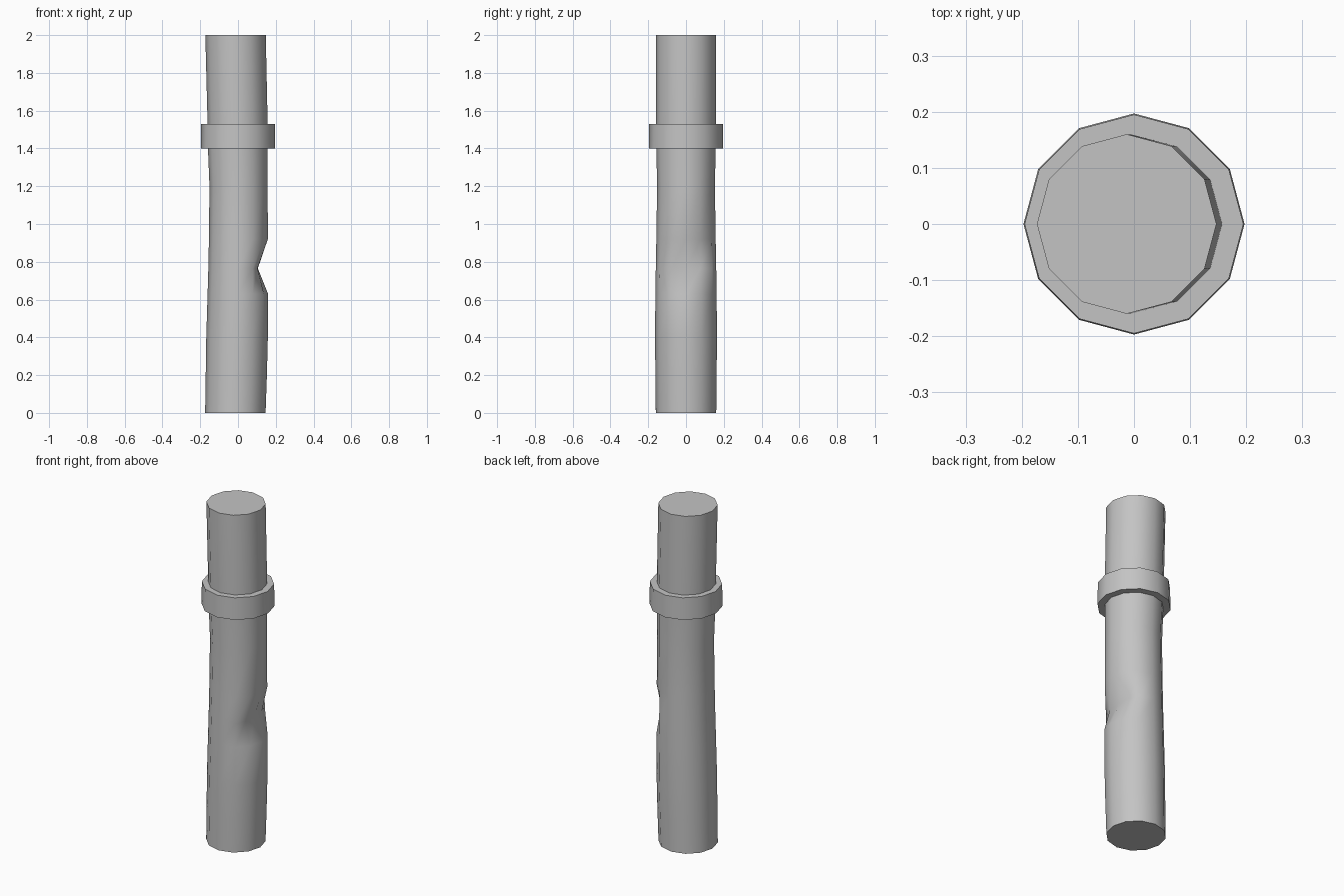
import bpy, bmesh, math

if "Cube" in bpy.data.objects:
    bpy.data.objects.remove(bpy.data.objects["Cube"])

SIDES = 12

metal = bpy.data.materials.new("grey metal")
metal.diffuse_color = (0.55, 0.55, 0.55, 1)
metal.use_nodes = True
metal.node_tree.nodes["Principled BSDF"].inputs["Base Color"].default_value = metal.diffuse_color


def finish(bm, name, angle):
    bmesh.ops.recalc_face_normals(bm, faces=bm.faces)
    mesh = bpy.data.meshes.new(name)
    bm.to_mesh(mesh)
    bm.free()
    mesh.materials.append(metal)
    ob = bpy.data.objects.new(name, mesh)
    bpy.context.collection.objects.link(ob)
    bpy.context.view_layer.objects.active = ob
    ob.select_set(True)
    bpy.ops.object.shade_smooth_by_angle(angle=math.radians(angle))
    ob.select_set(False)


def add_ring(bm, z, cx, rx, ry):
    return [bm.verts.new((cx + rx * math.cos(math.tau * i / SIDES),
                          ry * math.sin(math.tau * i / SIDES), z))
            for i in range(SIDES)]


def bridge(bm, low, high, split=False):
    for i in range(SIDES):
        j = (i + 1) % SIDES
        a, b, c, d = low[i], low[j], high[j], high[i]
        if split:
            bm.faces.new((a, b, c))
            bm.faces.new((a, c, d))
        else:
            bm.faces.new((a, b, c, d))


# Gently bent pipe: height, centre x, radius in x, radius in y
sections = [(0.0, -0.014, 0.160, 0.160), (0.2, -0.009, 0.162, 0.162),
            (0.4, -0.005, 0.163, 0.164), (0.63, -0.001, 0.160, 0.162),
            (0.765, 0.0, 0.157, 0.160), (0.92, 0.002, 0.156, 0.157),
            (1.2, 0.003, 0.154, 0.153), (1.4, -0.001, 0.158, 0.157),
            (1.53, -0.002, 0.159, 0.159), (2.0, -0.013, 0.160, 0.160)]
DENT = 4
bm = bmesh.new()
rings = [add_ring(bm, *s) for s in sections]

# Dent pressed into the right side
for i, x, y in ((0, 0.105, 0), (1, 0.103, 0.076), (-1, 0.103, -0.076)):
    rings[DENT][i].co.x, rings[DENT][i].co.y = x, y

for k in range(len(rings) - 1):
    bridge(bm, rings[k], rings[k + 1], split=k in (DENT - 1, DENT))
bm.faces.new(rings[0][::-1])
bm.faces.new(rings[-1])
finish(bm, "pipe", 40)

# Collar band around the pipe
bm = bmesh.new()
loops = [add_ring(bm, z, 0, r, r)
         for z, r in ((1.40, 0.15), (1.40, 0.197), (1.53, 0.195), (1.53, 0.15))]
for k in range(4):
    bridge(bm, loops[k], loops[(k + 1) % 4])
finish(bm, "collar", 40)
